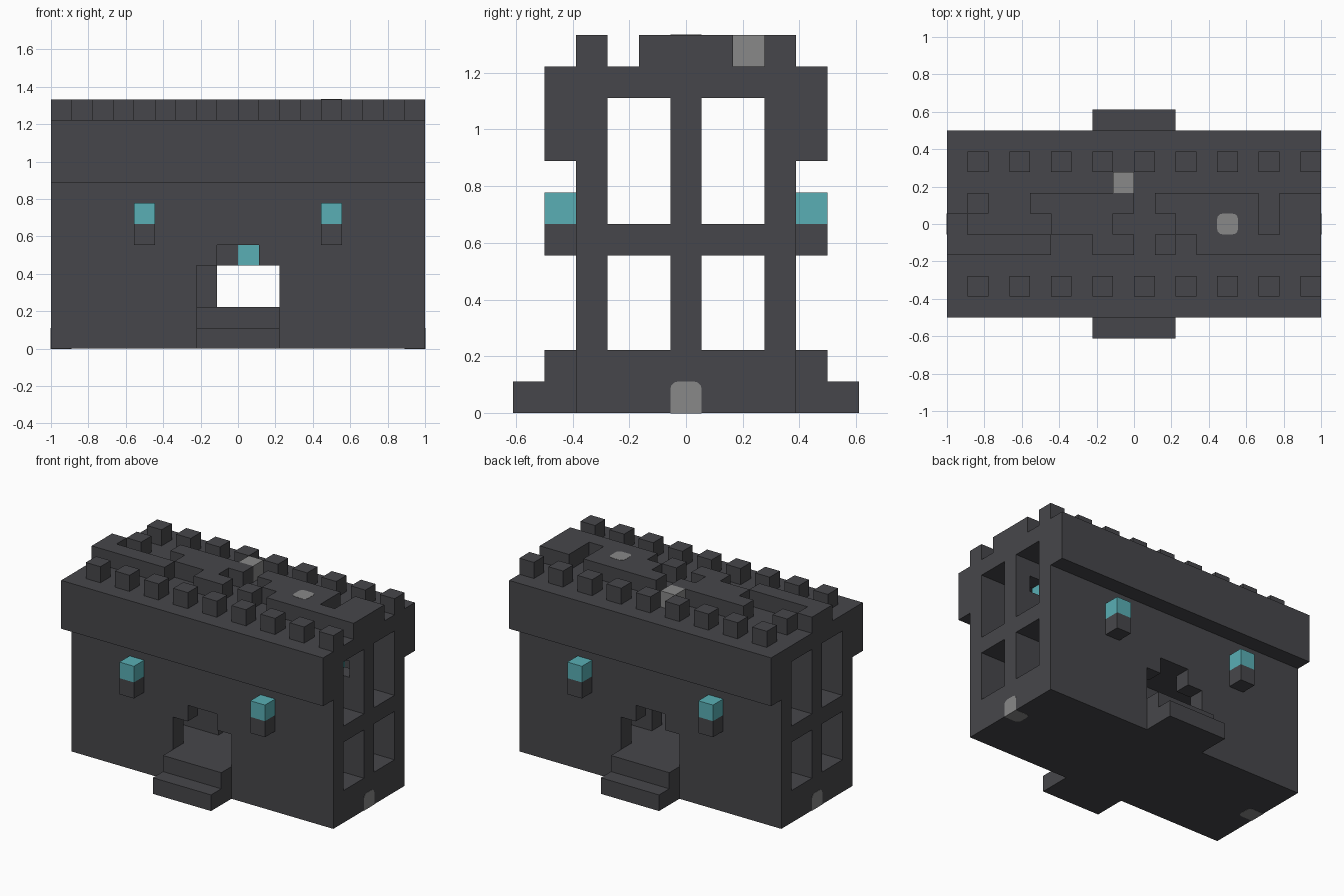
import bpy, bmesh
from mathutils import Vector

if "Cube" in bpy.data.objects:
    bpy.data.objects.remove(bpy.data.objects["Cube"], do_unlink=True)

U = 1 / 9  # size of one block


def material(name, rgb):
    m = bpy.data.materials.new(name)
    m.use_nodes = True
    m.diffuse_color = (*rgb, 1)
    m.node_tree.nodes["Principled BSDF"].inputs["Base Color"].default_value = (*rgb, 1)
    return m


DARK = material("dark stone", (0.062, 0.062, 0.069))
TEAL = material("teal lamp", (0.1, 0.43, 0.46))
GREY = material("light grey", (0.246, 0.246, 0.246))


def finish(name, bm, mat):
    mesh = bpy.data.meshes.new(name)
    bm.to_mesh(mesh)
    bm.free()
    mesh.materials.append(mat)
    ob = bpy.data.objects.new(name, mesh)
    bpy.context.collection.objects.link(ob)
    return ob


def blocks(name, mat, fill, carve=()):
    """Solid from block ranges (x0, x1, y0, y1, z0, z1); only outer faces are made."""
    def cells(b):
        return {(x, y, z) for x in range(b[0], b[1])
                for y in range(b[2], b[3]) for z in range(b[4], b[5])}
    solid = set().union(*map(cells, fill))
    for b in carve:
        solid -= cells(b)
    bm = bmesh.new()
    for c in solid:
        mid = Vector(c) + Vector((0.5, 0, 0.5))
        for axis in range(3):
            for s in (-1, 1):
                near = list(c)
                near[axis] += s
                if tuple(near) in solid:
                    continue
                n, a, b = Vector(), Vector(), Vector()
                n[axis] = s / 2
                a[(axis + 1) % 3] = 0.5
                b[(axis + 2) % 3] = s / 2
                bm.faces.new([bm.verts.new((mid + n + o) * U)
                              for o in (-a - b, a - b, a + b, b - a)])
    bmesh.ops.remove_doubles(bm, verts=bm.verts, dist=U / 50)
    bmesh.ops.dissolve_limit(bm, angle_limit=0.01, verts=bm.verts, edges=bm.edges)
    return finish(name, bm, mat)


def rounded_stone(name, lo, hi, rounded):
    """Box between two corners, with the edges picked by the rule rounded."""
    lo, hi = Vector(lo) * U, Vector(hi) * U
    bm = bmesh.new()
    bmesh.ops.create_cube(bm, size=1)
    picked = [e for e in bm.edges
              if rounded((e.verts[0].co + e.verts[1].co) / 2)]
    bmesh.ops.bevel(bm, geom=picked, offset=0.25, segments=3, profile=0.5, affect='EDGES')
    for v in bm.verts:
        v.co = (lo + hi) / 2 + v.co * (hi - lo)
    return finish(name, bm, GREY)


# Hollow two-storey shell with end windows and doorways
LOW, HIGH = (2, 5), (6, 10)
openings = [(-2, 2, -3, 4, 2, 4), (-1, 1, -3, 4, 4, 5)]
for storey in (LOW, HIGH):
    openings.append((-8, 8, -2, 3, *storey))
    openings += [(-9, 9, -2, 0, *storey), (-9, 9, 1, 3, *storey)]
blocks("building_shell", DARK, [(-9, 9, -3, 4, 0, 11)], openings)

# Inner dividing wall with a doorway and a lamp niche
blocks("dividing_wall", DARK,
       [(-8, 8, 0, 1, *LOW), (-8, 8, 0, 1, *HIGH)],
       [(-1, 2, 0, 1, 2, 4), (0, 1, 0, 1, 4, 5), (6, 8, 0, 1, 8, 9)])
blocks("doorway_lamp", TEAL, [(0, 1, 0, 1, 4, 5)])
blocks("upper_room_lamp", TEAL, [(6, 7, 0, 1, 8, 9)])

# Front and back parts
for side, wall, outer in (("front", -4, -5), ("back", 4, 5)):
    blocks(side + "_overhang", DARK, [(-9, 9, wall, wall + 1, 8, 11)])
    blocks(side + "_steps", DARK, [(-2, 2, wall, wall + 1, 0, 2),
                                   (-2, 2, outer, outer + 1, 0, 1)])
    row = -3 if side == "front" else 3
    blocks(side + "_battlements", DARK,
           [(x, x + 1, row, row + 1, 11, 12) for x in range(-8, 9, 2)])
    for hand, x in (("right", -5), ("left", 4)):
        blocks(f"{side}_{hand}_bracket", DARK, [(x, x + 1, wall, wall + 1, 5, 6)])
        blocks(f"{side}_{hand}_lamp", TEAL, [(x, x + 1, wall, wall + 1, 6, 7)])

# Broken raised blocks along the middle of the roof, row by row
roof_rows = {1: [(-8, -7), (-5, 0), (1, 6), (7, 9)],
             0: [(-9, -8), (-4, -1), (2, 6), (7, 9)],
             -1: [(-9, -4), (-2, 0), (1, 2), (3, 9)]}
blocks("roof_blocks", DARK, [(a, b, y, y + 1, 11, 12)
                             for y, runs in roof_rows.items() for a, b in runs])

# Light grey stones
blocks("roof_grey_block", GREY, [(-1, 0, 2, 3, 11, 12)])
rounded_stone("roof_round_stone", (4, -0.5, 11.2), (5, 0.5, 12.015),
              lambda m: abs(m.z) < 0.1)
E = 0.012
rounded_stone("left_corner_stone", (8, -0.5, -E), (9 + E, 0.5, 1),
              lambda m: (abs(m.x) < 0.1 and m.z > 0) or (abs(m.z) < 0.1 and m.x < 0))
rounded_stone("right_corner_stone", (-9 - E, -0.5, -E), (-8, 0.5, 1),
              lambda m: (abs(m.x) < 0.1 and m.z > 0) or (abs(m.z) < 0.1 and m.x > 0))
